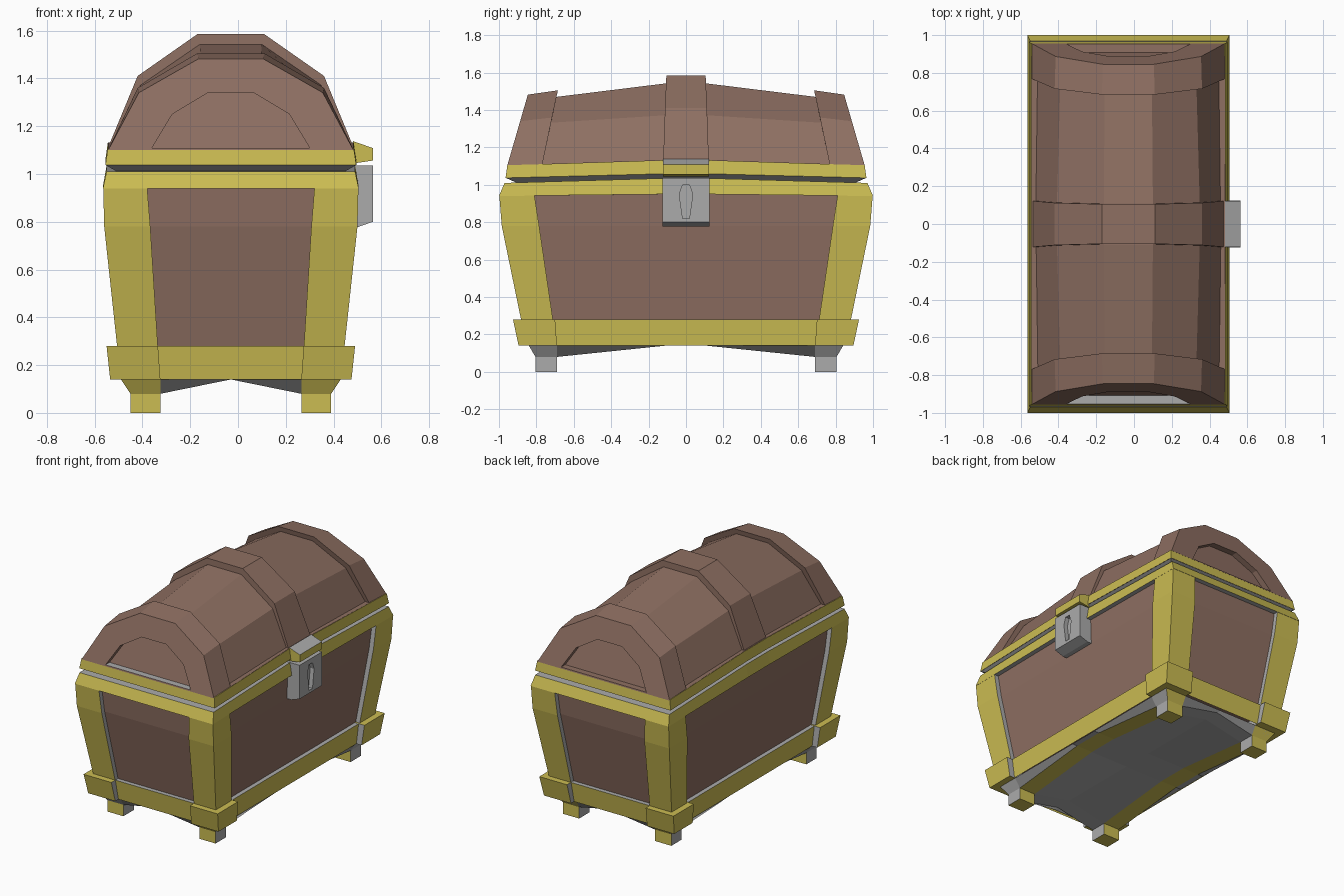
import bpy, bmesh

if "Cube" in bpy.data.objects:
    bpy.data.objects.remove(bpy.data.objects["Cube"])

CX = -0.03  # chest axis; the lock sticks out on +x


def material(name, rgb):
    m = bpy.data.materials.new(name)
    m.diffuse_color = (*rgb, 1)
    m.use_nodes = True
    m.node_tree.nodes["Principled BSDF"].inputs["Base Color"].default_value = m.diffuse_color
    return m


BROWN = material("brown wood", (0.272, 0.16, 0.122))
GOLD = material("gold trim", (0.60, 0.505, 0.085))
GREY = material("grey metal", (0.41, 0.41, 0.41))


def finish(name, bm, mat, grey=None, mirror=""):
    """Turn a bmesh into an object; faces passing the grey test become grey."""
    bmesh.ops.recalc_face_normals(bm, faces=bm.faces[:])
    bm.normal_update()
    for f in bm.faces:
        f.material_index = 1 if grey and grey(f) else 0
    me = bpy.data.meshes.new(name)
    bm.to_mesh(me)
    bm.free()
    me.materials.append(mat)
    if grey:
        me.materials.append(GREY)
    ob = bpy.data.objects.new(name, me)
    ob.location.x = CX
    bpy.context.collection.objects.link(ob)
    if mirror:
        mod = ob.modifiers.new("mirror", 'MIRROR')
        mod.use_axis = ("x" in mirror, "y" in mirror, False)
        mod.use_mirror_merge = False
    return ob


def loft(name, rings, mat, grey=None, mirror="", caps=(True, True)):
    """Skin a list of closed rings that have equal point counts."""
    bm = bmesh.new()
    rows = [[bm.verts.new(p) for p in r] for r in rings]
    n = len(rows[0])
    for a, b in zip(rows, rows[1:]):
        for i in range(n):
            j = (i + 1) % n
            bm.faces.new((a[i], a[j], b[j], b[i]))
    for use, r in zip(caps, (rows[0], rows[-1])):
        if use:
            bm.faces.new(r)
    return finish(name, bm, mat, grey, mirror)


def rect(x0, x1, y0, y1, z):
    return [(x0, y0, z), (x1, y0, z), (x1, y1, z), (x0, y1, z)]


def box_ring(hx, hy, z):
    return rect(-hx, hx, -hy, hy, z)


def bowed_ring(hx, hy, z, rise):
    """Rectangle whose long sides rise in the middle."""
    m = 0.12
    return [(-hx, -hy, z), (hx, -hy, z), (hx, -m, z + rise), (hx, m, z + rise),
            (hx, hy, z), (-hx, hy, z), (-hx, m, z + rise), (-hx, -m, z + rise)]


def arch(pts):
    """Six-sided lid section from three (half width, y, z) points."""
    return [(x, y, z) for x, y, z in pts] + [(-x, y, z) for x, y, z in pts[::-1]]


def flip_y(pts):
    return [(x, -y, z) for x, y, z in pts]


def flat(f):
    return abs(f.normal.z) > 0.7


def inward(f):
    return f.normal.x < -0.5 or f.normal.y < -0.5


# Body: recessed wooden panels
loft("body_panels", [box_ring(0.435, 0.835, 0.2), box_ring(0.445, 0.85, 0.28),
                     box_ring(0.497, 0.953, 0.78), box_ring(0.503, 0.967, 0.96)], BROWN)

# Gold frame: corner posts, corner blocks, lower rail and top rail
loft("corner_posts", [rect(0.305, 0.475, 0.71, 0.88, 0.27), rect(0.337, 0.53, 0.785, 0.985, 0.78),
                      rect(0.35, 0.534, 0.81, 0.998, 0.942)], GOLD, inward, "xy")
loft("corner_blocks", [rect(0.295, 0.505, 0.69, 0.895, 0.14),
                       rect(0.305, 0.52, 0.70, 0.925, 0.28)], GOLD, inward, "xy")
loft("lower_rail", [box_ring(0.465, 0.86, 0.14), box_ring(0.475, 0.88, 0.279)],
     GOLD, flat, caps=(False, True))
loft("top_rail", [bowed_ring(0.535, 1.0, 0.94, 0.01), bowed_ring(0.52, 0.97, 1.01, 0.025)],
     GOLD, flat)

# Feet and the arched underside
loft("feet", [rect(0.295, 0.42, 0.69, 0.805, 0), rect(0.295, 0.42, 0.69, 0.805, 0.08),
              rect(0.295, 0.46, 0.69, 0.84, 0.14)], GOLD,
     lambda f: abs(f.normal.x) > 0.7, "xy")

half_x, half_y = [0.295, 0.42, 0.46], [0.11, 0.69, 0.805, 0.84]
xs = [-v for v in half_x[::-1]] + [0] + half_x
ys = [-v for v in half_y[::-1]] + half_y
bm = bmesh.new()
grid = [[bm.verts.new((x, y, 0.08 if 0.2 < abs(x) < 0.45 and 0.2 < abs(y) < 0.83 else 0.14))
         for y in ys] for x in xs]
for a, b in zip(grid, grid[1:]):
    for j in range(len(ys) - 1):
        bm.faces.new((a[j], a[j + 1], b[j + 1], b[j]))


def not_rim(f):
    c = f.calc_center_median()
    return not (0.3 < abs(c.x) < 0.42 and abs(c.y) < 0.69)


underside = finish("underside", bm, GOLD, not_rim)
if underside.data.polygons[0].normal.z > 0:
    underside.data.flip_normals()

# Lid: bevelled underside, gold band, wooden sill on top of the band
loft("lid_underside", [bowed_ring(0.475, 0.90, 1.009, 0.023), bowed_ring(0.524, 0.964, 1.037, 0.022)],
     GREY, caps=(True, False))
loft("lid_band", [bowed_ring(0.525, 0.965, 1.037, 0.022), bowed_ring(0.515, 0.955, 1.105, 0.025)],
     GOLD, caps=(False, True))
loft("lid_sill", [bowed_ring(0.514, 0.89, 1.09, 0.025), bowed_ring(0.513, 0.89, 1.107, 0.025)], BROWN)

# Lid dome and middle rib
end_in = [(0.49, 0.79, 1.09), (0.36, 0.75, 1.33), (0.125, 0.71, 1.468)]
mid = [(0.50, 0.11, 1.11), (0.378, 0.11, 1.372), (0.13, 0.11, 1.542)]
loft("lid_dome", [arch(flip_y(end_in)), arch(flip_y(mid)), arch(mid), arch(end_in)], BROWN)
rib = [(0.508, 0.122, 1.125), (0.39, 0.112, 1.41), (0.14, 0.105, 1.585)]
loft("middle_rib", [arch(flip_y(rib)), arch(rib)], BROWN)


# End ribs with recessed end panels; only the front recess has a grey ledge
def end_point(x, z, depth=0.0):
    return (x, 0.955 - (z - 1.105) * 0.29 - depth, z)


opening = [(0.33, 1.109), (0.245, 1.25), (0.095, 1.34)]
end_rings = [
    arch([(0.47, 0.772, 1.09), (0.345, 0.726, 1.31), (0.11, 0.699, 1.44)]),
    arch([(0.514, 0.77, 1.10), (0.39, 0.716, 1.36), (0.14, 0.685, 1.505)]),
    arch([end_point(0.513, 1.10), end_point(0.385, 1.34), end_point(0.135, 1.482)]),
    arch([end_point(x, z) for x, z in opening]),
    arch([end_point(x, z, 0.045) for x, z in opening])]
loft("back_end_rib", end_rings, BROWN)
loft("front_end_rib", [flip_y(r) for r in end_rings], BROWN,
     lambda f: f.normal.z > 0.9 and f.calc_center_median().z < 1.15)


# Lock plate with keyhole, and the hasp above it
def side_profile(pts, y):
    return [(x - CX, y, z) for x, z in pts]


plate = [(0.46, 1.036), (0.565, 1.036), (0.565, 0.80), (0.50, 0.777), (0.46, 0.777)]
lock = loft("lock_plate", [side_profile(plate, -0.125), side_profile(plate, 0.125)], GREY)

key = [(0.018, 1.0), (0.036, 0.95), (0.018, 0.82)]
outline = [(y, z) for y, z in key] + [(-y, z) for y, z in key[::-1]]
cutter = loft("keyhole_cutter", [[(x - CX, y, z) for y, z in outline] for x in (0.535, 0.6)], GREY)
cutter.hide_render = True
cutter.hide_viewport = True
cut = lock.modifiers.new("keyhole", 'BOOLEAN')
cut.operation = 'DIFFERENCE'
cut.object = cutter
cut.solver = 'EXACT'

hasp = [(0.482, 1.137), (0.565, 1.108), (0.565, 1.056), (0.482, 1.044)]
loft("hasp", [side_profile(hasp, -0.122), side_profile(hasp, 0.122)], GOLD,
     lambda f: f.normal.z > 0.7)
